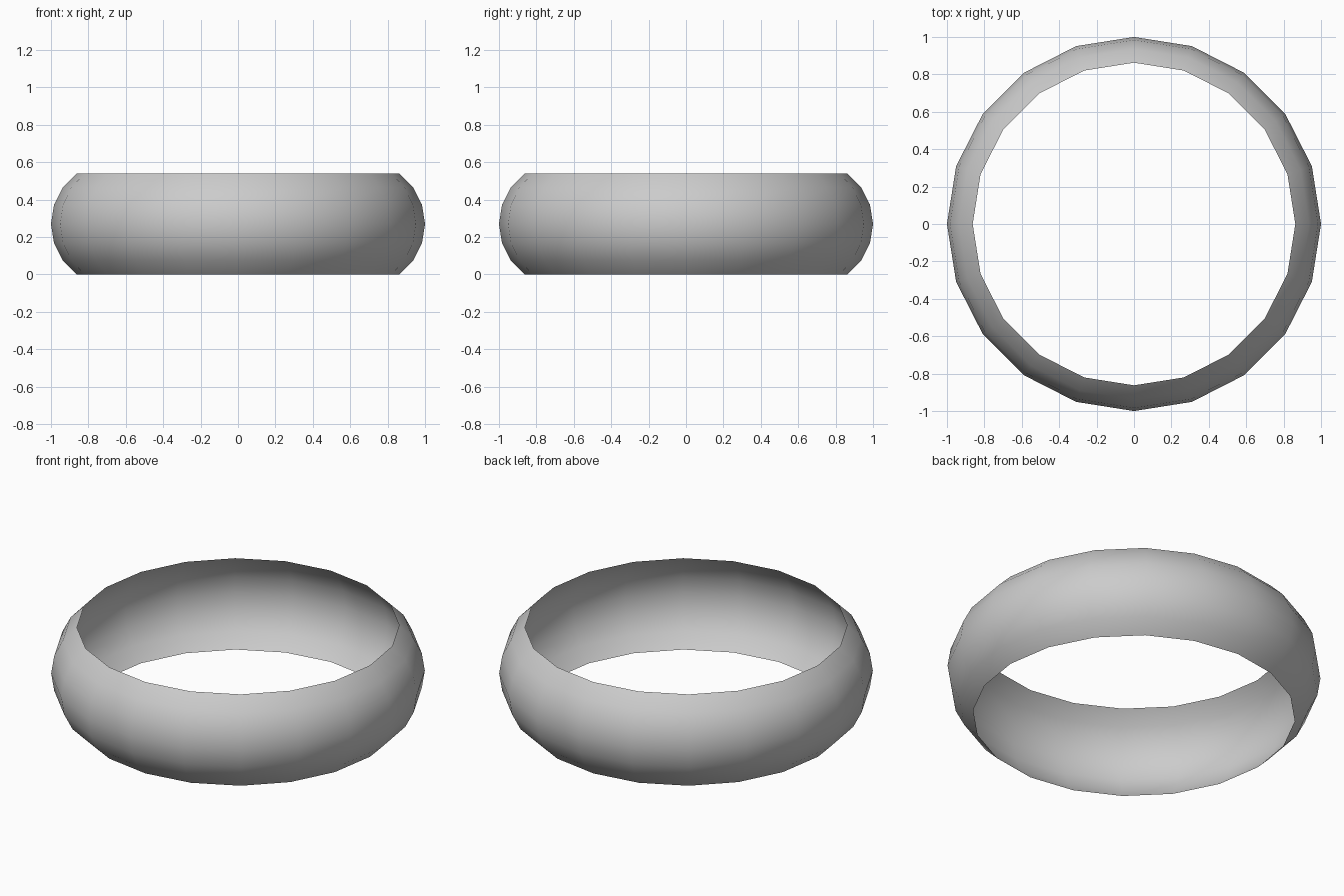
import bpy, bmesh, math

if "Cube" in bpy.data.objects:
    bpy.data.objects.remove(bpy.data.objects["Cube"])

SIDES = 20
MAJOR, MINOR = 2 / 3, 1 / 3
STEP = 2 * math.pi / SIDES
HALF = MINOR * math.sin(3 * STEP)

# Open bulging band: the outer six strips of a torus
bm = bmesh.new()
rings = []
for j in range(-3, 4):
    r = MAJOR + MINOR * math.cos(j * STEP)
    z = HALF + MINOR * math.sin(j * STEP)
    rings.append([bm.verts.new((r * math.cos(i * STEP), r * math.sin(i * STEP), z))
                  for i in range(SIDES)])
for low, high in zip(rings, rings[1:]):
    for i in range(SIDES):
        k = (i + 1) % SIDES
        face = bm.faces.new((low[i], low[k], high[k], high[i]))
        face.smooth = True

mesh = bpy.data.meshes.new("ring_band")
bm.to_mesh(mesh)
bm.free()
band = bpy.data.objects.new("ring_band", mesh)
bpy.context.collection.objects.link(band)
